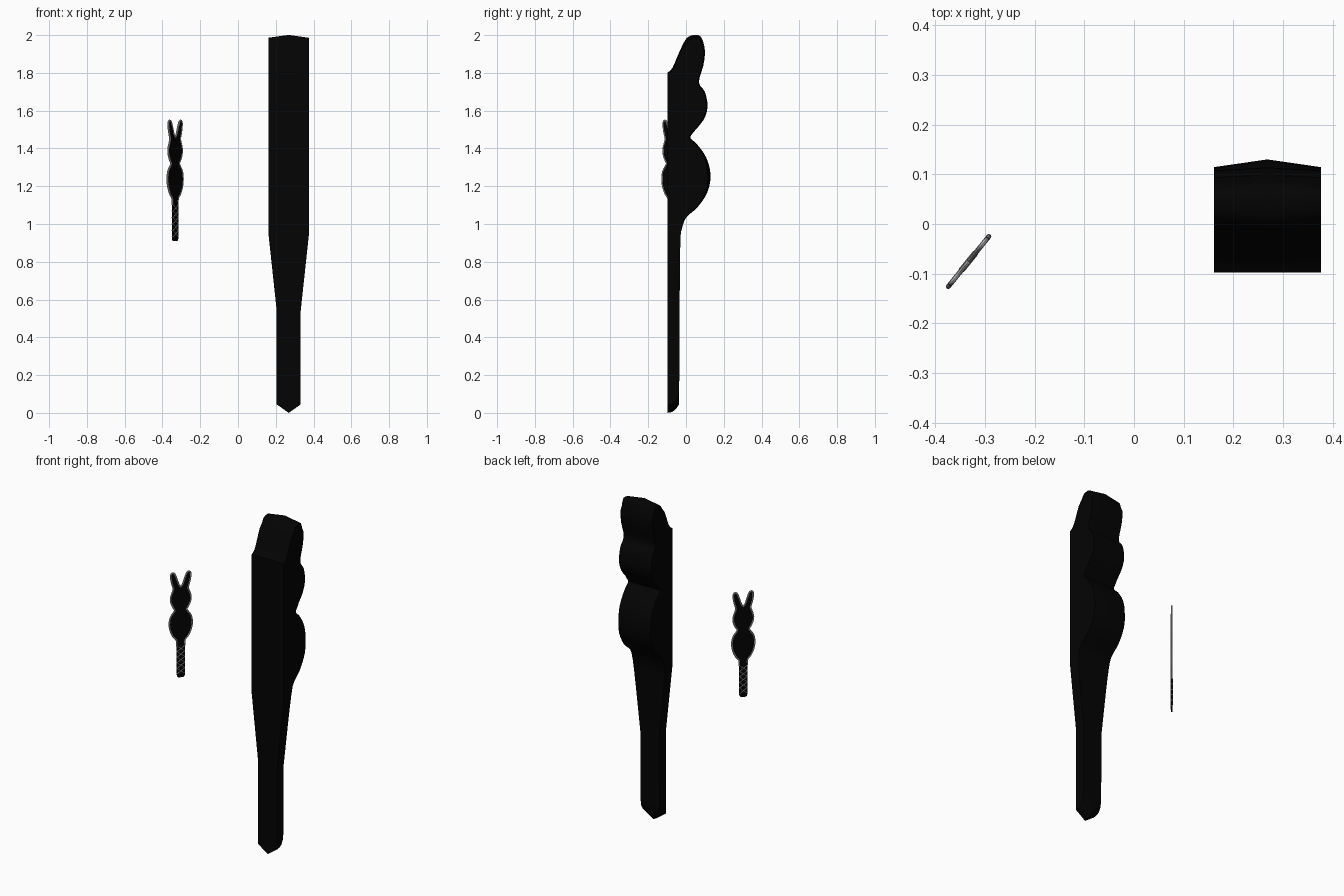
import bpy, bmesh, math
from mathutils import Vector

if "Cube" in bpy.data.objects:
    bpy.data.objects.remove(bpy.data.objects["Cube"])


def material(name, col):
    m = bpy.data.materials.new(name)
    m.diffuse_color = (*col, 1)
    m.use_nodes = True
    m.node_tree.nodes["Principled BSDF"].inputs["Base Color"].default_value = m.diffuse_color
    return m


black = material("black", (0.001, 0.001, 0.001))
steel = material("steel", (0.45, 0.45, 0.45))
cord = material("cord", (0.7, 0.7, 0.7))


def smooth_path(pts, n=3):
    """Catmull-Rom through open 2D points."""
    p = [Vector(q) for q in pts]
    p = [2 * p[0] - p[1]] + p + [2 * p[-1] - p[-2]]
    out = []
    for i in range(1, len(p) - 2):
        a, b, c, d = p[i - 1:i + 3]
        for k in range(n):
            t = k / n
            out.append(0.5 * (2 * b + (c - a) * t + (2 * a - 5 * b + 4 * c - d) * t * t
                              + (3 * b - a - 3 * c + d) * t ** 3))
    return out + [p[-2]]


def shade(ob, angle):
    bpy.ops.object.select_all(action='DESELECT')
    ob.select_set(True)
    bpy.context.view_layer.objects.active = ob
    bpy.ops.object.shade_smooth_by_angle(angle=math.radians(angle))


def finish(bm, name, mat, angle=30):
    bmesh.ops.recalc_face_normals(bm, faces=bm.faces)
    me = bpy.data.meshes.new(name)
    bm.to_mesh(me)
    bm.free()
    ob = bpy.data.objects.new(name, me)
    bpy.context.collection.objects.link(ob)
    me.materials.append(mat)
    shade(ob, angle)
    return ob


def tubes(name, splines, radius, mat, res=2):
    cu = bpy.data.curves.new(name, 'CURVE')
    cu.dimensions = '3D'
    cu.bevel_depth, cu.bevel_resolution, cu.use_fill_caps = radius, res, True
    for pts in splines:
        s = cu.splines.new('POLY')
        s.points.add(len(pts) - 1)
        for q, p in zip(s.points, pts):
            q.co = (*p, 1)
    cu.materials.append(mat)
    ob = bpy.data.objects.new(name, cu)
    bpy.context.collection.objects.link(ob)
    bpy.ops.object.select_all(action='DESELECT')
    ob.select_set(True)
    bpy.context.view_layer.objects.active = ob
    bpy.ops.object.convert(target='MESH')
    shade(bpy.context.object, 40)
    return bpy.context.object


# Large half figure: side profile (y, z) from ear notch over the lumps to the foot
FRONT = -0.098
outer = smooth_path([
    (FRONT, 1.80), (-0.07, 1.83), (-0.04, 1.90), (0, 1.98), (0.04, 2.0), (0.08, 1.99),
    (0.1, 1.92), (0.092, 1.84), (0.068, 1.75), (0.1, 1.70), (0.114, 1.62),
    (0.092, 1.55), (0.035, 1.48), (0.024, 1.455), (0.06, 1.42), (0.108, 1.35), (0.13, 1.26),
    (0.114, 1.17), (0.062, 1.09), (0.002, 1.035), (-0.02, 0.98), (-0.03, 0.9), (-0.034, 0.54)])
outer += [Vector(q) for q in [(-0.035, 0.3), (-0.036, 0.12), (-0.037, 0.045), (-0.052, 0.022),
                              (-0.072, 0.005), (FRONT, 0.0)]]
foot = [(-0.035, 0.3), (-0.036, 0.13), (-0.042, 0.085), (-0.056, 0.06), (-0.075, 0.048), (FRONT, 0.045)]


def half_width(z):
    t = min(max((z - 0.54) / 0.41, 0), 1)
    return 0.0635 + 0.044 * t


# The flat sides use the same profile pulled inward on the lumps, leaving a soft middle ridge
inner = []
for i, p in enumerate(outer[:-6]):
    d = outer[i + 1] - outer[max(i - 1, 0)]
    lump = max(0.15, 1 - abs(p.y - 1.26) / 0.2) if p.y < 1.5 else 0.35 if p.y < 1.93 else 0.9
    q = p + Vector((d.y, -d.x)).normalized() * 0.017 * lump * min(1, max(0, (p.y - 0.95) / 0.1))
    q.x = FRONT if i == 0 else max(q.x, FRONT)
    inner.append(q)
inner += [Vector(q) for q in foot]

bm = bmesh.new()
mid = [bm.verts.new((0, *p)) for p in outer]
ends = []
for s in (-1, 1):
    side = [bm.verts.new((s, *p)) for p in inner]
    for i in range(len(mid) - 1):
        bm.faces.new((mid[i], mid[i + 1], side[i + 1], side[i]))
    bm.faces.new(side)
    ends.append(side)
a, b = ends
bm.faces.new((a[0], mid[0], b[0], b[-1], mid[-1], a[-1]))
for z in (1.37, 0.95, 0.54):
    bmesh.ops.bisect_plane(bm, geom=bm.verts[:] + bm.edges[:] + bm.faces[:],
                           plane_co=(0, 0, z), plane_no=(0, 0, 1))
for v in bm.verts:
    v.co.x = 0.2685 + v.co.x * half_width(v.co.z)
bmesh.ops.remove_doubles(bm, verts=bm.verts, dist=0.0005)
finish(bm, "large_half_figure", black, 40)

# Small paddle: half outline (u, z) from the handle up to the notch between the ears
half = smooth_path([
    (0.022, 1.10), (0.024, 1.135), (0.043, 1.16), (0.060, 1.20), (0.065, 1.24), (0.058, 1.28),
    (0.038, 1.31), (0.034, 1.322), (0.044, 1.34), (0.056, 1.37), (0.057, 1.40), (0.044, 1.44),
    (0.042, 1.455), (0.052, 1.49), (0.057, 1.53), (0.051, 1.546), (0.038, 1.544),
    (0.027, 1.52), (0.012, 1.475), (0, 1.458)])
loop = half + [Vector((-p.x, p.y)) for p in reversed(half[:-1])]
parts = []

bm = bmesh.new()
face = bm.faces.new([bm.verts.new((p.x, -0.003, p.y)) for p in loop])
ext = bmesh.ops.extrude_face_region(bm, geom=[face], use_keep_orig=True)
for v in ext['geom']:
    if isinstance(v, bmesh.types.BMVert):
        v.co.y += 0.006
parts.append(finish(bm, "paddle_panel", black))
parts.append(tubes("paddle_rim", [[(p.x, 0, p.y) for p in loop]], 0.005, steel))

# Handle
bm = bmesh.new()
bmesh.ops.create_cube(bm, size=1)
for v in bm.verts:
    v.co = (v.co.x * 0.044, v.co.y * 0.008, 1.013 + v.co.z * 0.206)
low = [e for e in bm.edges if all(v.co.z < 1 for v in e.verts)
       and abs(e.verts[0].co.y - e.verts[1].co.y) > 0.005]
bmesh.ops.bevel(bm, geom=low, offset=0.012, segments=3, affect='EDGES', profile=0.5)
parts.append(finish(bm, "paddle_handle", black))

# Crossed lacing on both faces, wrapped round the handle edges
N, z0, dz, u, t = 5, 0.932, 0.034, 0.0225, 0.0042
lace = []
for i in range(N + 1):
    z = z0 + i * dz
    for s in (-1, 1):
        lace.append([(s * u, -t, z), (s * u, t, z)])
        if i < N:
            lace += [[(-u, s * t, z), (u, s * t, z + dz)], [(u, s * t, z), (-u, s * t, z + dz)]]
parts.append(tubes("handle_lacing", lace, 0.002, cord, 1))

for ob in parts:
    ob.location = (-0.333, -0.0755, 0)
    ob.rotation_euler.z = math.radians(51)
